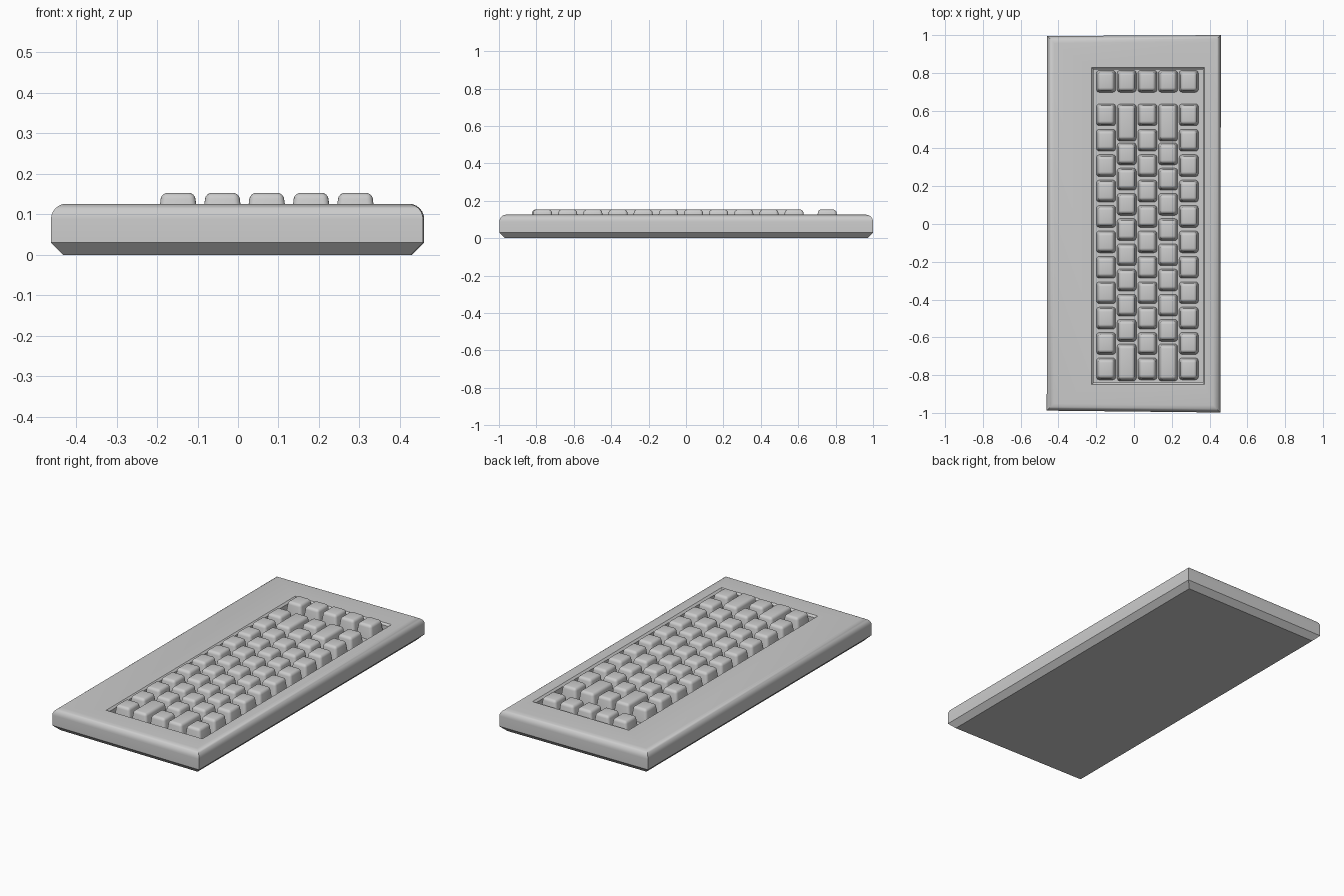
import bpy, bmesh, math

if "Cube" in bpy.data.objects:
    bpy.data.objects.remove(bpy.data.objects["Cube"])


def finish(bm, name):
    bmesh.ops.recalc_face_normals(bm, faces=bm.faces)
    mesh = bpy.data.meshes.new(name)
    bm.to_mesh(mesh)
    bm.free()
    obj = bpy.data.objects.new(name, mesh)
    bpy.context.collection.objects.link(obj)
    bpy.context.view_layer.objects.active = obj
    obj.select_set(True)
    bpy.ops.object.shade_smooth_by_angle(angle=math.radians(32))
    obj.select_set(False)
    return obj


# Case: four-sided rings from the chamfered foot, over the rounded rim, into the key well
CORNERS = [(-0.462, -0.988), (0.457, -0.998), (0.46, 1.0), (-0.46, 0.995)]


def outer(inset, z):
    return [(x - math.copysign(inset, x), y - math.copysign(inset, y), z) for x, y in CORNERS]


def well(inset, z):
    x0, x1, y0, y1 = -0.224 + inset, 0.374 - inset, -0.85 + inset, 0.828 - inset
    return [(x0, y0, z), (x1, y0, z), (x1, y1, z), (x0, y1, z)]


R, TOP = 0.038, 0.126
rings = [outer(0.03, 0), outer(0, 0.03)]
for i in range(7):
    a = math.radians(15 * i)
    rings.append(outer(R * (1 - math.cos(a)), TOP - R + R * math.sin(a)))
rings += [well(0, TOP), well(0.01, TOP - 0.01), well(0.01, 0.078)]

bm = bmesh.new()
loops = [[bm.verts.new(p) for p in ring] for ring in rings]
for lo, hi in zip(loops, loops[1:]):
    for i in range(4):
        j = (i + 1) % 4
        bm.faces.new((lo[i], lo[j], hi[j], hi[i]))
bm.faces.new(loops[0][::-1])
bm.faces.new(loops[-1])
finish(bm, "case")


# Keycaps: tapered blocks with rounded edges
def key(name, x, y, length=0.116, width=0.102, base=0.076, top=0.153):
    bm = bmesh.new()
    bmesh.ops.create_cube(bm, size=1)
    for v in bm.verts:
        up = v.co.z > 0
        taper = 0.02 if up else 0
        v.co = (x + math.copysign((width - taper) / 2, v.co.x),
                y + math.copysign((length - taper) / 2, v.co.y),
                top if up else base)
    edges = [e for e in bm.edges if max(v.co.z for v in e.verts) > base + 0.01]
    bmesh.ops.bevel(bm, geom=edges, offset=0.015, segments=4, profile=0.5, affect='EDGES')
    finish(bm, name)


for col in range(5):
    x = -0.148 + 0.1095 * col
    key(f"end_key_{col}", x, 0.755)
    if col % 2 == 0:
        for row in range(11):
            key(f"key_{col}_{row}", x, 0.578 - 0.1345 * row)
    else:
        key(f"long_key_{col}_a", x, 0.537, 0.196)
        key(f"long_key_{col}_b", x, -0.733, 0.196)
        for row in range(8):
            key(f"key_{col}_{row}", x, 0.371 - 0.1335 * row)
